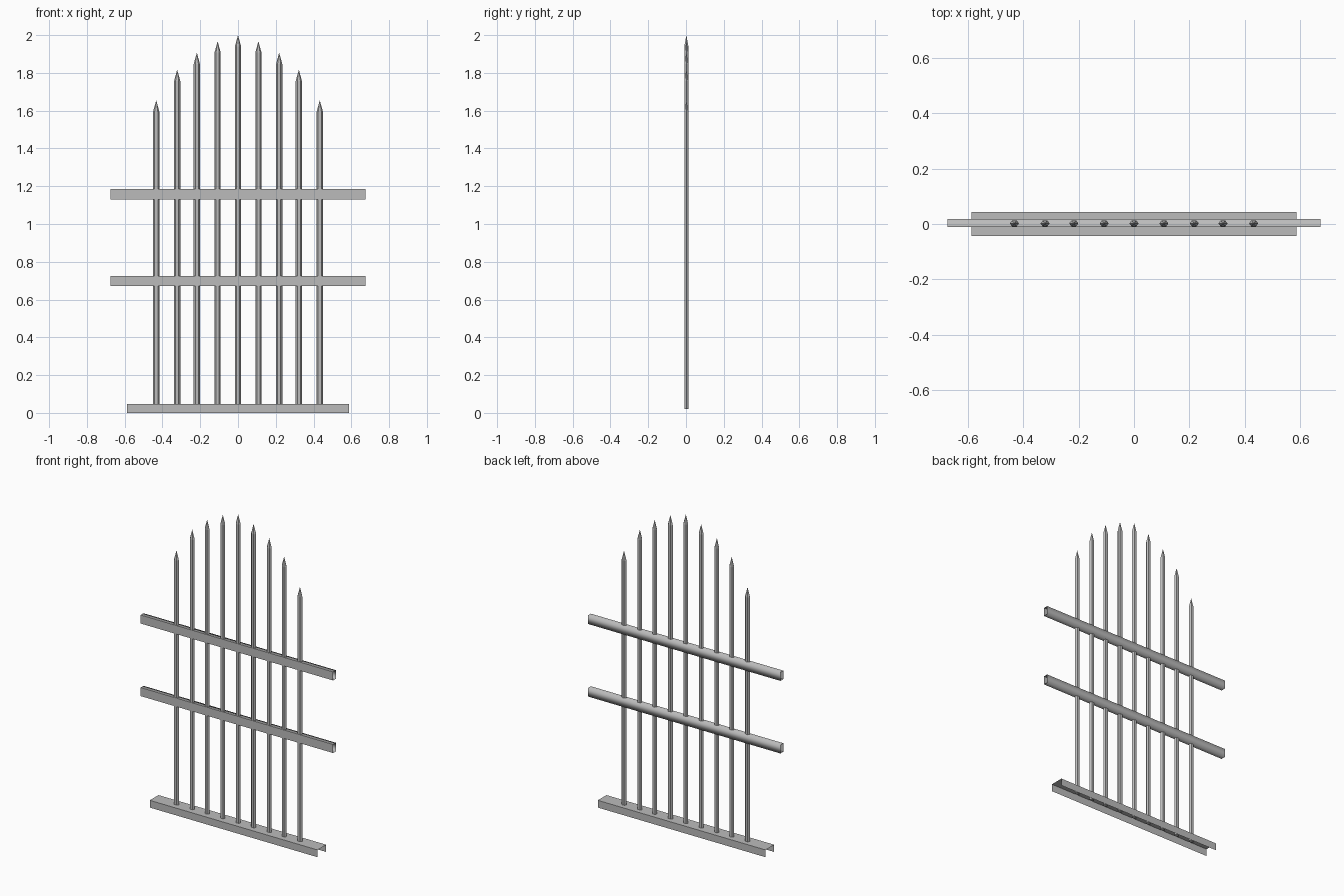
import bpy
import bmesh
from math import cos, sin, pi

cube = bpy.data.objects.get("Cube")
if cube:
    bpy.data.objects.remove(cube, do_unlink=True)

# Single metal colour
metal = bpy.data.materials.new("grey_metal")
metal.use_nodes = True
grey = (0.5, 0.5, 0.5, 1)
metal.diffuse_color = grey
metal.node_tree.nodes["Principled BSDF"].inputs["Base Color"].default_value = grey


def finish(name, bm):
    mesh = bpy.data.meshes.new(name)
    bm.to_mesh(mesh)
    bm.free()
    mesh.materials.append(metal)
    obj = bpy.data.objects.new(name, mesh)
    bpy.context.collection.objects.link(obj)
    return obj


def sheet_bar(name, profile, half_length, closed, smooth=False):
    """Sweep a (y, z) profile along x as a thin sheet with open ends."""
    bm = bmesh.new()
    left = [bm.verts.new((-half_length, y, z)) for y, z in profile]
    right = [bm.verts.new((half_length, y, z)) for y, z in profile]
    count = len(profile)
    for i in range(count if closed else count - 1):
        j = (i + 1) % count
        face = bm.faces.new((left[i], left[j], right[j], right[i]))
        face.smooth = smooth
    if smooth:
        # Crisp front corners, soft back corners
        front = min(y for y, z in profile)
        for edge in bm.edges:
            if all(abs(v.co.y - front) < 1e-5 for v in edge.verts):
                edge.smooth = False
    return finish(name, bm)


def picket(name, x, top, bottom=0.02, tip=0.06, sides=6):
    """Flattened hexagonal bar with a pointed top."""
    bm = bmesh.new()
    rings = []
    for z in (bottom, top - tip):
        rings.append([bm.verts.new((x + 0.0165 * cos(2 * pi * i / sides),
                                    0.002 + 0.0125 * sin(2 * pi * i / sides), z))
                      for i in range(sides)])
    low, high = rings
    apex = bm.verts.new((x, 0.002, top))
    for i in range(sides):
        j = (i + 1) % sides
        bm.faces.new((low[i], low[j], high[j], high[i]))
        bm.faces.new((high[i], high[j], apex))
    bm.faces.new(low[::-1])
    return finish(name, bm)


# Base channel, open underneath and at both ends
sheet_bar("base_channel",
          [(0.0435, 0), (0.0435, 0.046), (-0.0435, 0.046), (-0.0435, 0)],
          0.588, closed=False)

# Two hollow cross rails
for name, low in (("lower_rail", 0.671), ("upper_rail", 1.131)):
    high = low + 0.054
    sheet_bar(name, [(-0.011, low), (0.018, low), (0.018, high), (-0.011, high)],
              0.675, closed=True, smooth=True)

# Pickets, arched and mirrored about the centre
picket("picket_centre", 0, 2.0)
for n, (x, top) in enumerate([(0.108, 1.967), (0.218, 1.907),
                              (0.322, 1.817), (0.433, 1.655)], 1):
    picket(f"picket_left_{n}", x, top)
    picket(f"picket_right_{n}", -x, top)
